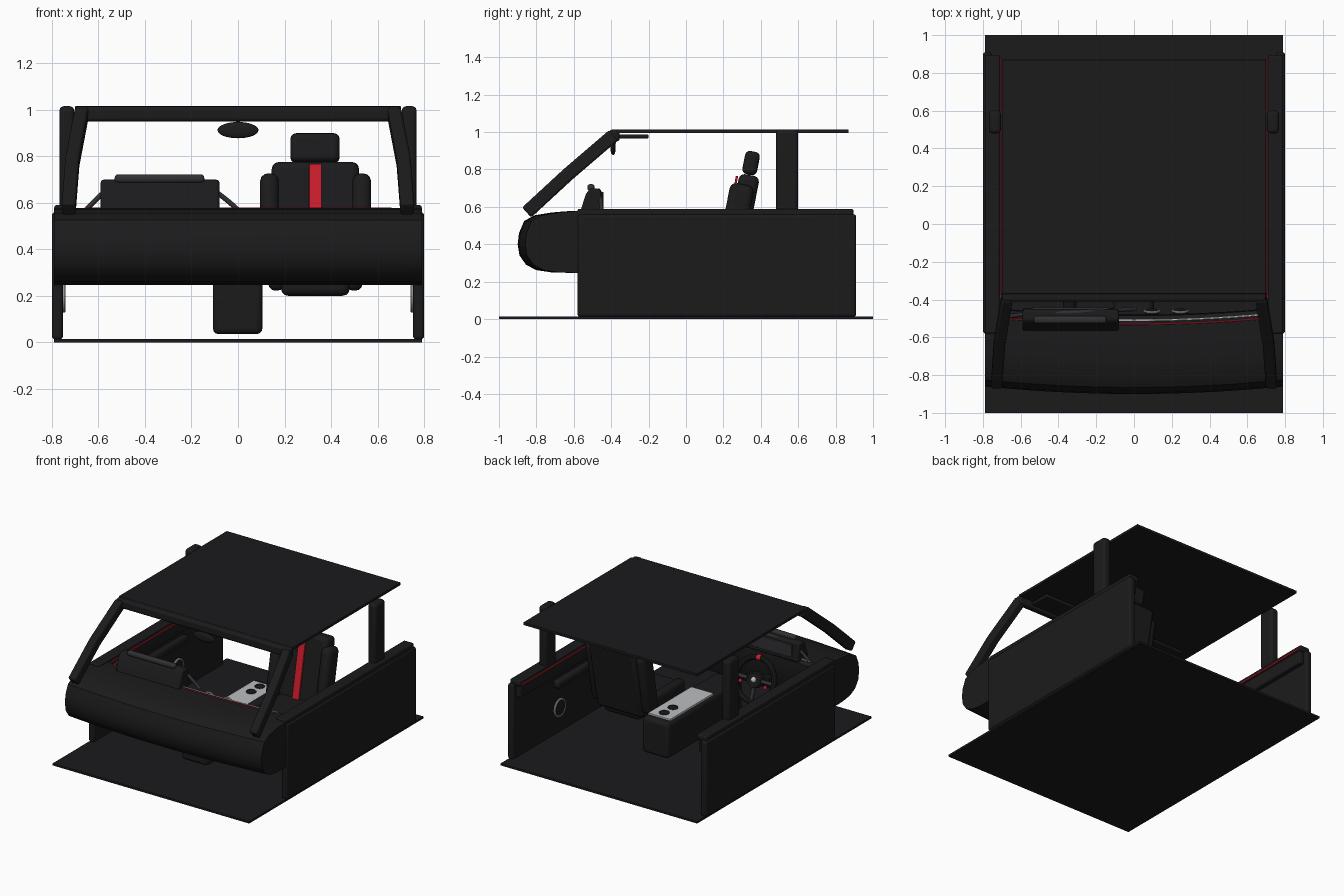
import bpy, bmesh, math
from mathutils import Vector, Matrix

if "Cube" in bpy.data.objects:
    bpy.data.objects.remove(bpy.data.objects["Cube"])


def material(name, r, g, b):
    m = bpy.data.materials.new(name)
    m.diffuse_color = (r, g, b, 1)
    m.use_nodes = True
    m.node_tree.nodes["Principled BSDF"].inputs["Base Color"].default_value = m.diffuse_color
    return m


BLACK = material("black", .011, .011, .012)
DARK = material("dark_grey", .03, .03, .034)
RED = material("red", .6, .012, .025)
SILVER = material("silver", .5, .51, .53)


def finish(name, bm, mat, smooth=True, bevel=0, segs=3):
    me = bpy.data.meshes.new(name)
    bmesh.ops.recalc_face_normals(bm, faces=bm.faces)
    bm.to_mesh(me)
    bm.free()
    ob = bpy.data.objects.new(name, me)
    bpy.context.collection.objects.link(ob)
    me.materials.append(mat)
    if bevel:
        mod = ob.modifiers.new("bevel", 'BEVEL')
        mod.width, mod.segments = bevel, segs
    if smooth:
        bpy.ops.object.select_all(action='DESELECT')
        bpy.context.view_layer.objects.active = ob
        ob.select_set(True)
        bpy.ops.object.shade_smooth_by_angle(angle=math.radians(35))
    return ob


def box(name, x, y, z, mat=BLACK, bevel=.01, tilt=0):
    """Box from (min, max) ranges, tilted about x through its centre."""
    c = Vector([(a + b) / 2 for a, b in (x, y, z)])
    s = [b - a for a, b in (x, y, z)]
    bm = bmesh.new()
    bmesh.ops.create_cube(bm, size=1, matrix=Matrix.Translation(c)
                          @ Matrix.Rotation(tilt, 4, 'X') @ Matrix.Diagonal((*s, 1)))
    return finish(name, bm, mat, bevel=min(bevel, min(s) * .45))


def ball(name, c, r, mat=BLACK):
    bm = bmesh.new()
    bmesh.ops.create_uvsphere(bm, u_segments=32, v_segments=16, radius=1,
                              matrix=Matrix.Translation(c) @ Matrix.Diagonal((*r, 1)))
    return finish(name, bm, mat)


def disc(name, c, r, depth, mat, rot=Matrix()):
    bm = bmesh.new()
    bmesh.ops.create_cone(bm, cap_ends=True, segments=32, radius1=r, radius2=r, depth=depth,
                          matrix=Matrix.Translation(c) @ rot)
    return finish(name, bm, mat)


def ring(name, c, R, r, mat, rot=Matrix()):
    bm = bmesh.new()
    n, k = 40, 10
    vs = [[bm.verts.new(Matrix.Translation(c) @ rot @ Vector((
        (R + r * math.cos(b)) * math.cos(a), (R + r * math.cos(b)) * math.sin(a), r * math.sin(b))))
        for b in [math.tau * j / k for j in range(k)]] for a in [math.tau * i / n for i in range(n)]]
    for i in range(n):
        for j in range(k):
            bm.faces.new((vs[i][j], vs[(i + 1) % n][j],
                          vs[(i + 1) % n][(j + 1) % k], vs[i][(j + 1) % k]))
    return finish(name, bm, mat)


def tube(name, pts, r, mat=BLACK, smooth=False):
    cu = bpy.data.curves.new(name, 'CURVE')
    cu.dimensions = '3D'
    cu.bevel_depth, cu.bevel_resolution, cu.use_fill_caps = r, 3, True
    sp = cu.splines.new('NURBS' if smooth else 'POLY')
    sp.points.add(len(pts) - 1)
    for p, q in zip(sp.points, pts):
        p.co = (*q, 1)
    if smooth:
        sp.use_endpoint_u, sp.order_u = True, 3
    cu.materials.append(mat)
    ob = bpy.data.objects.new(name, cu)
    bpy.context.collection.objects.link(ob)
    return ob


def sweep(name, rings, mat=BLACK, bevel=0):
    """Loft a list of equal-length point rings and cap the ends."""
    bm = bmesh.new()
    vs = [[bm.verts.new(p) for p in rg] for rg in rings]
    for a, b in zip(vs, vs[1:]):
        for j in range(len(a)):
            k = (j + 1) % len(a)
            bm.faces.new((a[j], a[k], b[k], b[j]))
    bm.faces.new(vs[0])
    bm.faces.new(vs[-1])
    return finish(name, bm, mat, bevel=bevel)


def bend(x):
    return .04 * (x / .79) ** 2


# floor and roof
box("floor", (-.79, .79), (-1, 1), (0, .015), bevel=0)
box("roof", (-.7, .7), (-.37, .87), (.995, 1.015), bevel=.003)

# doors, sills, pillars, visors on both sides
for s, side in ((-1, "left"), (1, "right")):
    def sx(a, b):
        return tuple(sorted((s * a, s * b)))
    box(side + "_door", sx(.752, .8), (-.58, .91), (.012, .56), bevel=.015)
    box(side + "_door_sill", sx(.71, .79), (-.58, .895), (.55, .59))
    box(side + "_door_armrest", sx(.705, .76), (-.3, .45), (.36, .42), bevel=.02)
    box(side + "_door_red_trim", sx(.704, .712), (-.45, .88), (.555, .565), RED, 0)
    box(side + "_door_upper_panel", sx(.715, .76), (-.5, .88), (.46, .555))
    ring(side + "_speaker_ring", (s * .748, .38, .195), .06, .007, SILVER, Matrix.Rotation(math.pi / 2, 4, 'Y'))
    disc(side + "_speaker", (s * .75, .38, .195), .058, .012, BLACK, Matrix.Rotation(math.pi / 2, 4, 'Y'))
    box(side + "_rear_pillar", sx(.704, .768), (.48, .60), (.57, 1.015), bevel=.02)
    path = [(.728, -.852, .57), (.712, -.63, .775), (.672, -.385, .985)]
    sweep(side + "_windscreen_pillar",
          [[(s * (x + a * .03), y + b * .024, z - b * .027)
            for a, b in ((-1, -1), (1, -1), (1, 1), (-1, 1))] for x, y, z in path], bevel=.012)
    box(side + "_sun_visor", sx(.12, .6), (-.39, -.2), (.965, .988), bevel=.01)

# windscreen header and mirror
box("windscreen_header", (-.7, .7), (-.41, -.355), (.95, 1.013), bevel=.015)
ball("mirror", (0, -.39, .912), (.088, .014, .035))
tube("mirror_stem", [(0, -.385, .92), (0, -.38, .97)], .008, DARK)

# dashboard: profile (y, z) swept along a slightly bowed line
prof = [(-.51, .575), (-.62, .578), (-.72, .57), (-.81, .555), (-.865, .525), (-.893, .46), (-.9, .40),
        (-.89, .34), (-.855, .29), (-.8, .262), (-.72, .25), (-.58, .246), (-.53, .27),
        (-.5, .36), (-.48, .48), (-.485, .55)]
xs = [-.79 + 1.58 * i / 20 for i in range(21)]
sweep("dashboard", [[(x, y + bend(x), z) for y, z in prof] for x in xs], bevel=0)
inner = [-.66 + 1.32 * i / 16 for i in range(17)]
tube("dashboard_red_trim", [(x, -.53 + bend(x), .575) for x in inner], .004, RED)
tube("dashboard_silver_trim", [(x, -.51 + bend(x), .574) for x in inner], .005, SILVER)
for x in (.095, .245):
    R = Matrix.Rotation(math.radians(-80), 4, 'X')
    ring("air_vent_ring", (x, -.46, .525), .04, .006, SILVER, R)
    disc("air_vent", (x, -.464, .525), .038, .02, BLACK, R)

# instrument hood with arch
sweep("instrument_hood", [[(x, y, z) for y, z in ((-.57, .56), (-.535, .67), (-.51, .70), (-.455, .695),
                                                 (-.445, .56))] for x in (-.59, -.08)], bevel=.012)
box("instrument_screen", (-.54, -.13), (-.455, -.441), (.59, .68), DARK, .004)
box("hood_top_bar", (-.53, -.145), (-.527, -.488), (.685, .722), DARK, .015)
tube("hood_arch", [(-.66, -.49, .56), (-.6, -.48, .63), (-.52, -.47, .68), (-.34, -.47, .69),
                   (-.16, -.46, .68), (-.07, -.455, .635), (.01, -.45, .56)], .011, DARK, True)

# steering wheel, built flat then placed
C = Vector((-.34, -.31, .425))
T = Matrix.Rotation(math.radians(-70), 4, 'X')


def on_wheel(x, y, z):
    return C + T @ Vector((x, y, z))


ring("steering_wheel_rim", C, .15, .019, BLACK, T)
disc("steering_wheel_hub", C, .055, .04, BLACK, T)
ball("steering_wheel_cap", on_wheel(0, 0, .02), (.02, .02, .02), SILVER)
for a in (0, 180, 270):
    d = Vector((math.cos(math.radians(a)), -math.sin(math.radians(a)), 0))
    tube("steering_wheel_spoke", [on_wheel(*(d * .04)), on_wheel(*(d * .145))], .014, DARK)
ring("steering_wheel_hub_ring", on_wheel(0, 0, .02), .05, .006, DARK, T)
tube("steering_wheel_red_mark", [on_wheel(-.015, -.15, 0), on_wheel(.015, -.15, 0)], .022, RED)
for x in (-.1, .1):
    ball("steering_wheel_button", on_wheel(x, .03, .02), (.013,) * 3, RED)
tube("steering_column", [on_wheel(0, 0, 0), on_wheel(0, 0, -.22)], .035)

# centre console with silver plate and cup holders
box("centre_console", (-.108, .105), (-.5, .36), (.035, .295), bevel=.025)
box("console_plate", (-.09, .09), (-.19, .31), (.285, .307), SILVER, .004)
for y in (.15, .25):
    disc("cup_holder", (0, y, .306), .03, .008, BLACK)
    ring("cup_holder_ring", (0, y, .309), .031, .004, DARK)

# passenger seat
lean = math.radians(-11)
box("seat_cushion", (.185, .48), (-.2, .27), (.2, .33), bevel=.03)
box("seat_back", (.145, .52), (.215, .325), (.24, .775), bevel=.03, tilt=lean).location.y = .02
for n, a, b in (("inner", .095, .175), ("outer", .492, .572)):
    box(n + "_seat_back_bolster", (a, b), (.18, .31), (.27, .725), bevel=.035, tilt=lean).location.y = .015
for n, a, b in (("inner", .13, .2), ("outer", .465, .535)):
    box(n + "_seat_cushion_bolster", (a, b), (-.19, .25), (.222, .355), bevel=.03)
box("seat_red_stripe", (.305, .36), (.222, .234), (.3, .77), RED, .003, lean)
box("headrest", (.225, .437), (.308, .388), (.772, .897), bevel=.025, tilt=lean)
for x in (.28, .38):
    tube("headrest_post", [(x, .33, .74), (x, .345, .8)], .008, DARK)
